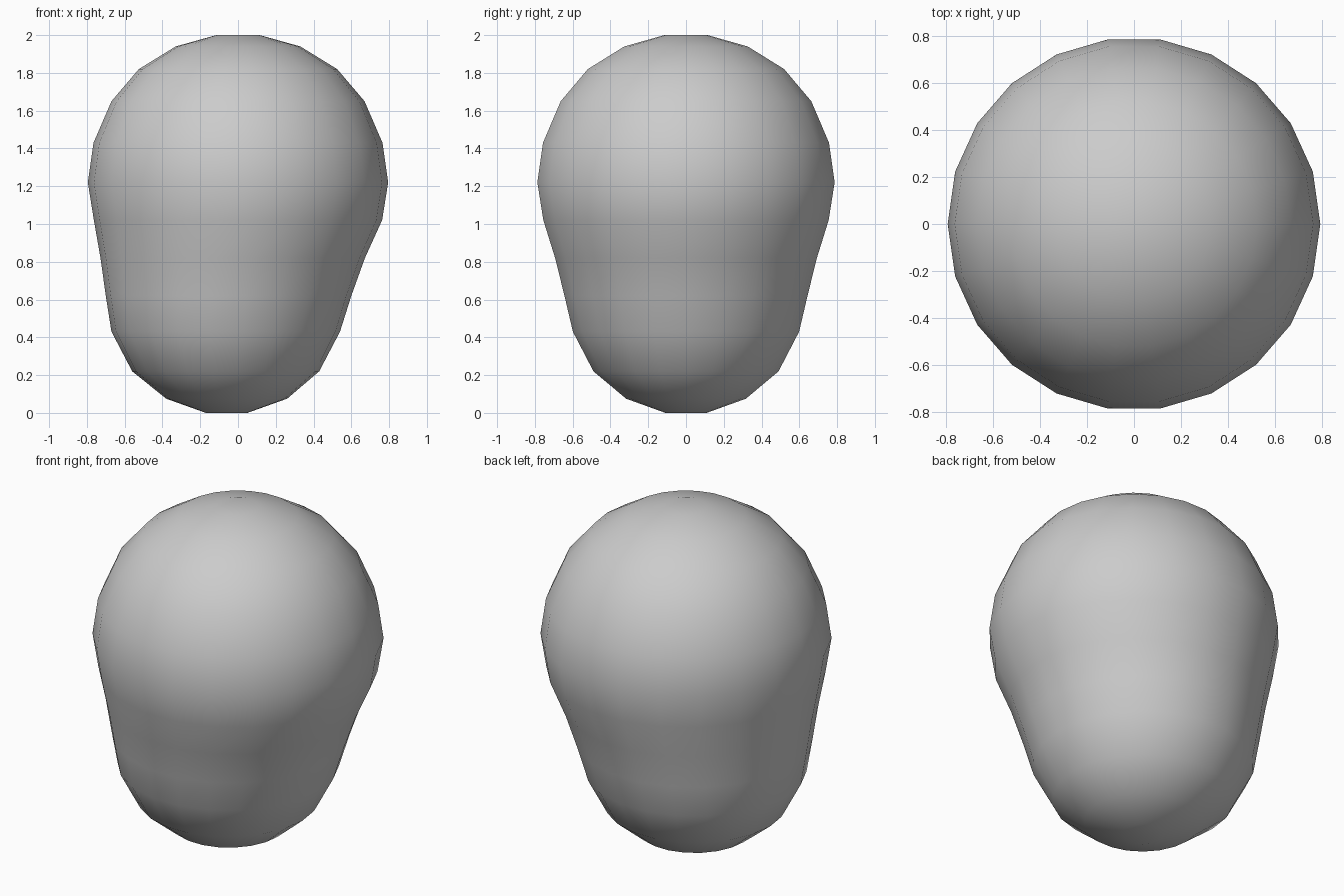
import bpy, bmesh, math

cube = bpy.data.objects.get("Cube")
if cube:
    bpy.data.objects.remove(cube, do_unlink=True)

SIDES = 22

# Light grey clay
clay = bpy.data.materials.new("light_grey")
clay.use_nodes = True
clay.diffuse_color = (0.6, 0.6, 0.6, 1)
clay.node_tree.nodes["Principled BSDF"].inputs["Base Color"].default_value = (0.6, 0.6, 0.6, 1)

# Rings from chin to crown: height, radius, sideways shift of the jaw
RINGS = [
    (0.00, 0.11, -0.06), (0.075, 0.32, -0.06), (0.22, 0.495, -0.065),
    (0.43, 0.605, -0.065), (0.62, 0.65, -0.05), (0.82, 0.70, -0.028),
    (1.02, 0.763, 0.0), (1.22, 0.795, 0.0), (1.43, 0.765, 0.0),
    (1.65, 0.67, 0.0), (1.82, 0.525, 0.0), (1.94, 0.33, 0.0), (2.00, 0.115, 0.0),
]

# Round cranium flowing into a narrower jaw
bm = bmesh.new()
loops = []
for z, r, cx in RINGS:
    loops.append([bm.verts.new((cx + r * math.cos(a), r * math.sin(a), z))
                  for a in (2 * math.pi * i / SIDES for i in range(SIDES))])
for low, high in zip(loops, loops[1:]):
    for i in range(SIDES):
        j = (i + 1) % SIDES
        bm.faces.new((low[i], low[j], high[j], high[i]))
# Small flat caps, fanned so they shade evenly
caps = [bm.faces.new(loops[0][::-1]), bm.faces.new(loops[-1])]
bmesh.ops.poke(bm, faces=caps)
bmesh.ops.recalc_face_normals(bm, faces=bm.faces)
for f in bm.faces:
    f.smooth = True

mesh = bpy.data.meshes.new("head")
bm.to_mesh(mesh)
bm.free()
mesh.materials.append(clay)
head = bpy.data.objects.new("head", mesh)
bpy.context.collection.objects.link(head)
